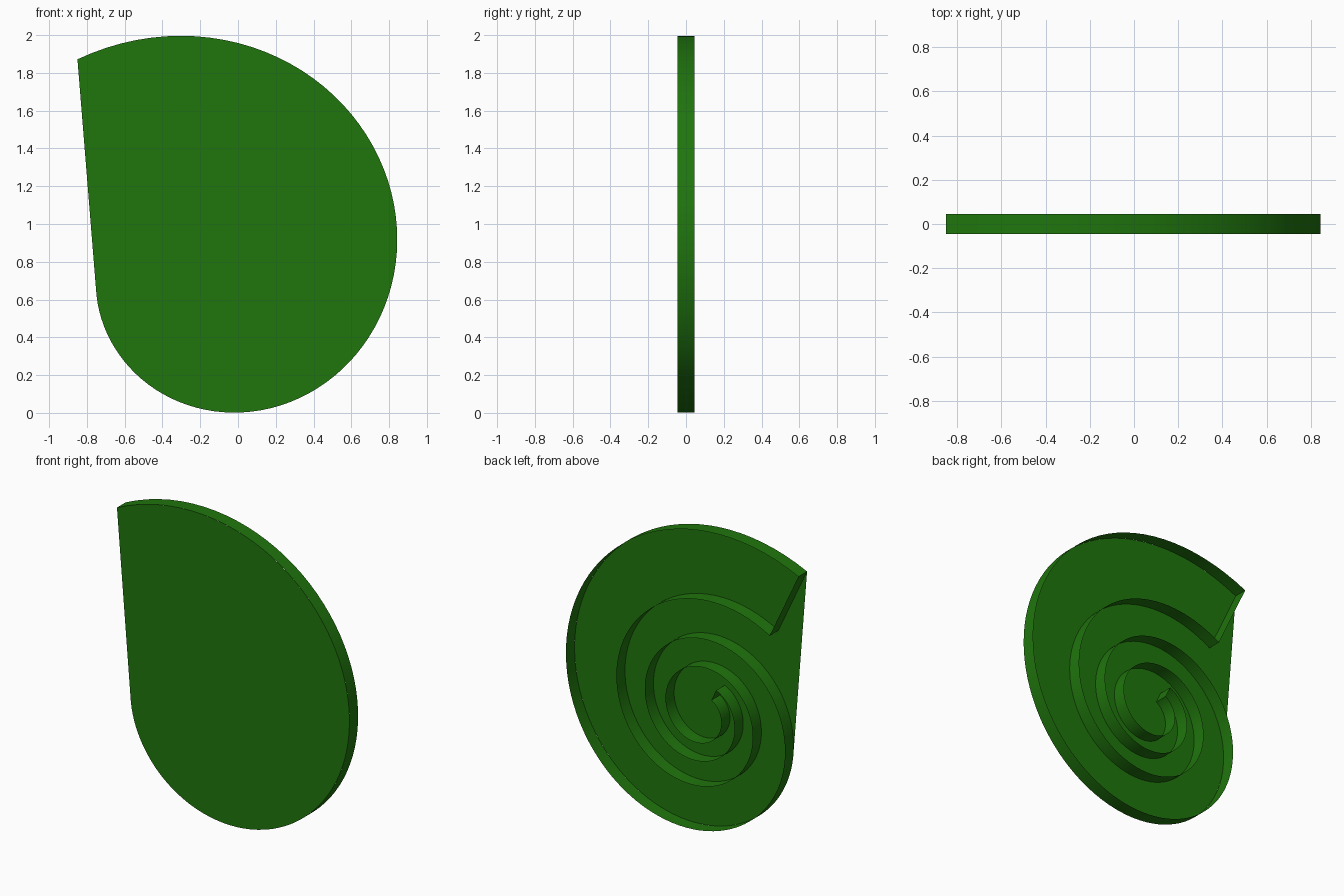
import bpy, bmesh, math

if "Cube" in bpy.data.objects:
    bpy.data.objects.remove(bpy.data.objects["Cube"])

CX, CZ = -0.13, 0.78          # spiral centre
GROWTH = 0.142                # logarithmic growth rate
TIP_R, TIP_A = 1.308, math.radians(123.4)
HALF = 0.045                  # half depth
STEPS = 96                    # points per turn

green = bpy.data.materials.new("green")
green.diffuse_color = (0.014, 0.18, 0.004, 1)
green.use_nodes = True
green.node_tree.nodes["Principled BSDF"].inputs["Base Color"].default_value = green.diffuse_color


def spiral(back, scale=1.0, twist=0.0):
    """Point on the spiral, 'back' radians inward from the outer tip."""
    r = TIP_R * scale * math.exp(-GROWTH * back)
    a = TIP_A + twist - back
    return CX + r * math.cos(a), CZ + r * math.sin(a)


def add_object(name, bm):
    mesh = bpy.data.meshes.new(name)
    bm.to_mesh(mesh)
    bm.free()
    obj = bpy.data.objects.new(name, mesh)
    bpy.context.collection.objects.link(obj)
    mesh.materials.append(green)
    return obj


# Front plate: last turn of the spiral closed by a straight edge
bm = bmesh.new()
n = 80
sweep = math.radians(289)
bm.faces.new([bm.verts.new((x, -HALF, z))
              for x, z in (spiral(sweep * i / n) for i in range(n + 1))])
bmesh.ops.recalc_face_normals(bm, faces=bm.faces)
bm.normal_update()
for f in bm.faces:
    if f.normal.y > 0:
        f.normal_flip()
add_object("front_plate", bm)

# Spiral wall: thin sheet following both edges of the tapering ribbon
total = 2 * STEPS
angles = [2 * math.pi * i / STEPS for i in range(total + 1)]
outer = [spiral(a) for a in angles]
inner = [spiral(a, 0.63, math.radians(4.9)) for a in angles]
path = outer + inner[::-1]
bm = bmesh.new()
front = [bm.verts.new((x, -HALF, z)) for x, z in path]
back = [bm.verts.new((x, HALF, z)) for x, z in path]
for i in range(len(path)):
    j = (i + 1) % len(path)
    bm.faces.new((front[j], front[i], back[i], back[j]))
wall = add_object("spiral_wall", bm)
bpy.context.view_layer.objects.active = wall
wall.select_set(True)
bpy.ops.object.shade_smooth_by_angle(angle=math.radians(30))
